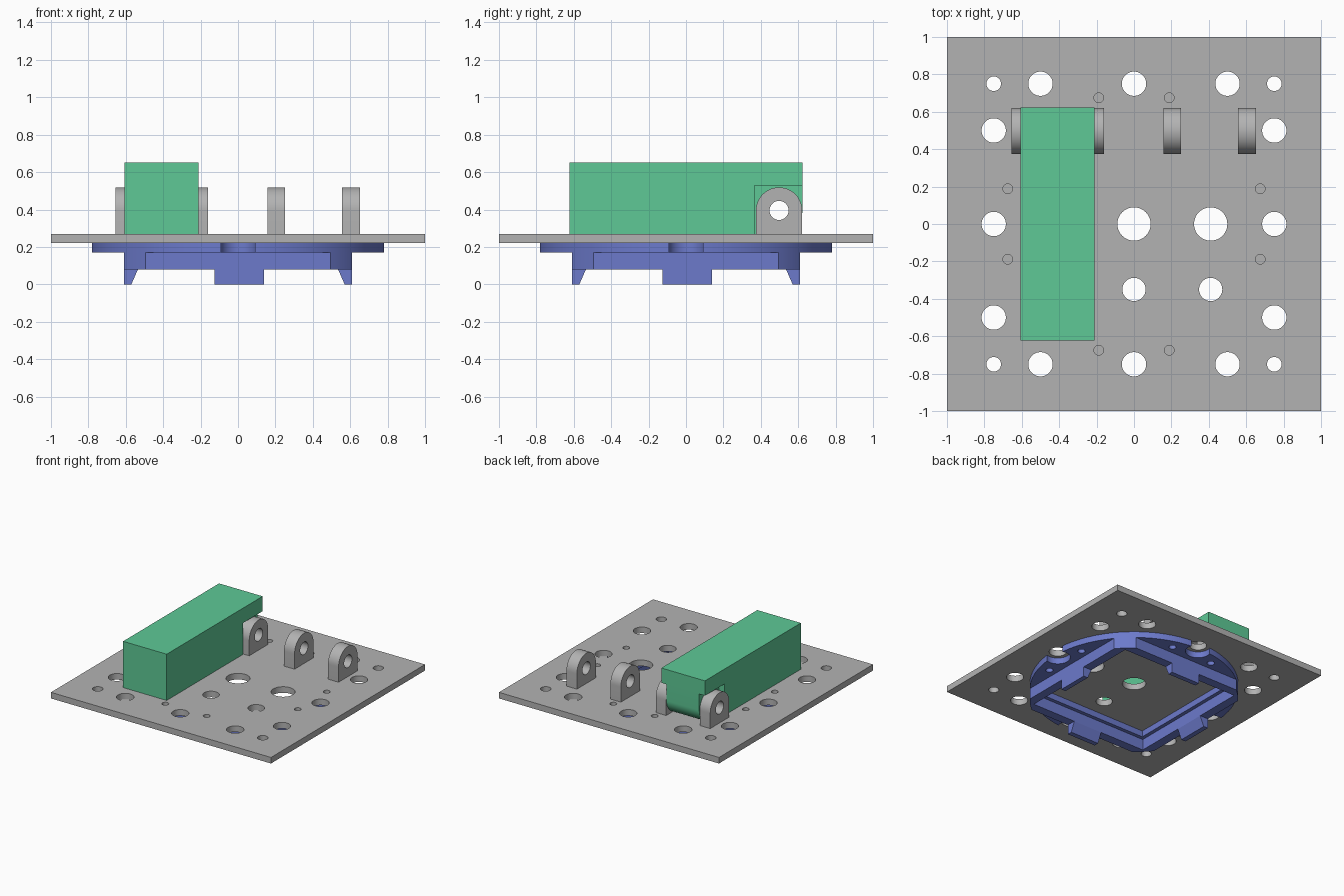
import bpy, bmesh, math

if "Cube" in bpy.data.objects:
    bpy.data.objects.remove(bpy.data.objects["Cube"])


def material(name, rgb):
    m = bpy.data.materials.new(name)
    m.diffuse_color = (*rgb, 1)
    m.use_nodes = True
    m.node_tree.nodes["Principled BSDF"].inputs["Base Color"].default_value = m.diffuse_color
    return m


GREY = material("plate_grey", (0.45, 0.45, 0.45))
BLUE = material("ring_blue", (0.15, 0.195, 0.6))
GREEN = material("block_green", (0.112, 0.584, 0.305))


def arc(u, v, r, a0=0, a1=360, n=48):
    full = a1 - a0 == 360
    steps = n if full else n + 1
    return [(u + r * math.cos(math.radians(a0 + (a1 - a0) * i / n)),
             v + r * math.sin(math.radians(a0 + (a1 - a0) * i / n))) for i in range(steps)]


def rect(u0, u1, v0, v1):
    return [(u0, v0), (u1, v0), (u1, v1), (u0, v1)]


def build(name, prisms, mat=None):
    """Each prism is (2D profile, low, high, axis); X profiles use (y, z), Y use (x, z), Z use (x, y)."""
    bm = bmesh.new()
    place = {"X": lambda u, v, w: (w, u, v),
             "Y": lambda u, v, w: (u, w, v),
             "Z": lambda u, v, w: (u, v, w)}
    for pts, lo, hi, axis in prisms:
        a = [bm.verts.new(place[axis](u, v, lo)) for u, v in pts]
        b = [bm.verts.new(place[axis](u, v, hi)) for u, v in pts]
        bm.faces.new(a)
        bm.faces.new(b[::-1])
        for i in range(len(a)):
            j = (i + 1) % len(a)
            bm.faces.new((a[i], b[i], b[j], a[j]))
    bmesh.ops.recalc_face_normals(bm, faces=bm.faces)
    me = bpy.data.meshes.new(name)
    bm.to_mesh(me)
    bm.free()
    ob = bpy.data.objects.new(name, me)
    bpy.context.collection.objects.link(ob)
    if mat:
        me.materials.append(mat)
    return ob


def cut(ob, prisms):
    cutter = build("cutter", prisms)
    cutter.hide_render = True
    mod = ob.modifiers.new("cut", "BOOLEAN")
    mod.operation = "DIFFERENCE"
    mod.solver = "EXACT"
    mod.object = cutter
    bpy.context.view_layer.objects.active = ob
    bpy.ops.object.modifier_apply(modifier=mod.name)
    bpy.data.objects.remove(cutter)


def smooth(ob):
    bpy.ops.object.select_all(action="DESELECT")
    ob.select_set(True)
    bpy.context.view_layer.objects.active = ob
    bpy.ops.object.shade_smooth_by_angle(angle=math.radians(30))


PLATE_Z, TOP_Z = 0.22, 0.27
PIVOT = (0.4975, 0.395)
SCREWS = [(sx * a, sy * b) for a, b in ((0.188, 0.675), (0.675, 0.188))
          for sx in (-1, 1) for sy in (-1, 1)]

# Base plate with mounting holes and shallow screw holes
holes = [(0, 0, 0.089), (0.41, 0, 0.089), (0, -0.35, 0.062), (0.41, -0.35, 0.062),
         (0, 0.75, 0.065), (0, -0.75, 0.065)]
for sx in (-1, 1):
    holes.append((sx * 0.75, 0, 0.065))
    for sy in (-1, 1):
        holes += [(sx * 0.75, sy * 0.5, 0.065), (sx * 0.5, sy * 0.75, 0.065),
                  (sx * 0.75, sy * 0.75, 0.039)]
plate = build("base_plate", [(rect(-1, 1, -1, 1), PLATE_Z, TOP_Z, "Z")], GREY)
cut(plate, [(arc(x, y, r), 0.1, 0.4, "Z") for x, y, r in holes]
    + [(arc(x, y, 0.026, n=24), 0.24, 0.4, "Z") for x, y in SCREWS])
smooth(plate)

# Four hinge lugs with pin holes
py, pz = PIVOT
lug_profile = [(py + 0.1235, TOP_Z - 0.005)] + arc(py, pz, 0.1235, 0, 180, 24) \
    + [(py - 0.1235, TOP_Z - 0.005)]
for i, x in enumerate((-0.655, -0.255, 0.157, 0.557)):
    lug = build(f"hinge_lug_{i + 1}", [(lug_profile, x, x + 0.095, "X")], GREY)
    cut(lug, [(arc(py, pz, 0.051, n=32), x - 0.1, x + 0.2, "X")])
    smooth(lug)

# Green block: rounded tongue at the back, side notches for the lugs, pin hole
side = [(-0.623, TOP_Z)] + arc(py, pz, 0.125, -90, 0, 16) + [(0.6225, 0.65), (-0.623, 0.65)]
block = build("pivot_block", [(side, -0.608, -0.212, "X")], GREEN)
notch = rect(0.366, 0.75, 0.2, 0.528)
cut(block, [(notch, -0.7, -0.556, "X"), (notch, -0.259, -0.1, "X")])
cut(block, [(arc(py, pz, 0.051, n=32), -0.8, 0, "X")])
smooth(block)

# Blue round flange: square opening, edge notches and screw holes
R, S = 0.785, 0.61
flange = build("ring_flange", [(arc(0, 0, R, n=96), 0.17, PLATE_Z, "Z")], BLUE)
cut(flange, [(rect(-0.505, 0.505, -0.505, 0.505), 0.1, 0.3, "Z")]
    + [(arc(x, y, 0.095, n=40), 0.1, 0.3, "Z")
       for x, y in ((0, 0.75), (0, -0.75), (0.75, 0), (-0.75, 0))]
    + [(arc(x, y, 0.028, n=24), 0.1, 0.3, "Z") for x, y in SCREWS])
smooth(flange)

# Blue square frame with corners rounded to the ring
corner = math.degrees(math.acos(S / R))
outline = []
for k in range(4):
    outline += arc(0, 0, R, 90 * k + corner, 90 * k + 90 - corner, 6)
frame = build("square_frame", [(outline, 0.08, 0.17, "Z")], BLUE)
cut(frame, [(rect(-0.535, 0.535, -0.535, 0.535), 0, 0.3, "Z")])
smooth(frame)

# Tapered clip tabs, one under each side of the frame
for s, front_name, side_name in ((-1, "front_tab", "left_tab"), (1, "back_tab", "right_tab")):
    wedge = [(s * S, 0.08), (s * 0.535, 0.08), (s * 0.57, 0), (s * S, 0)]
    build(front_name, [(wedge, -0.125, 0.138, "X")], BLUE)
    build(side_name, [(wedge, -0.125, 0.138, "Y")], BLUE)
